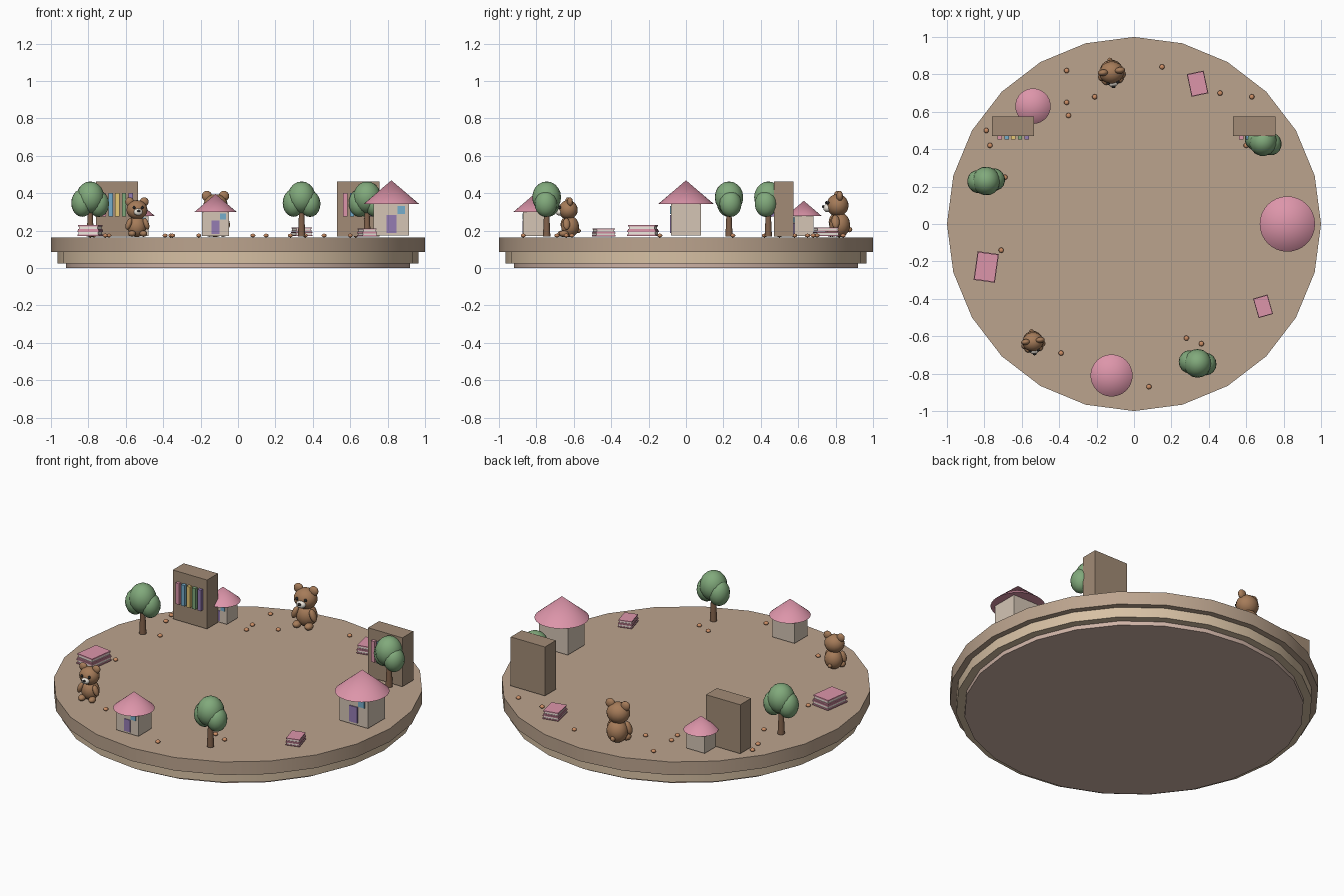
import bpy
from math import pi, radians
from mathutils import Matrix, Vector

if "Cube" in bpy.data.objects:
    bpy.data.objects.remove(bpy.data.objects["Cube"])

G = 0.165  # ground height on top of the platter


def mat(name, r, g, b):
    m = bpy.data.materials.new(name)
    m.diffuse_color = (r, g, b, 1)
    m.use_nodes = True
    m.node_tree.nodes["Principled BSDF"].inputs["Base Color"].default_value = m.diffuse_color
    return m


TAN = mat("tan", .50, .37, .27)
CREAM = mat("cream", .68, .53, .37)
BLUSH = mat("blush", .62, .45, .38)
WALL = mat("wall", .66, .56, .46)
PINK = mat("pink", .72, .30, .40)
PURPLE = mat("purple", .30, .20, .45)
BLUE = mat("blue", .18, .42, .60)
YELLOW = mat("yellow", .80, .58, .18)
GREEN = mat("green", .22, .40, .20)
WOOD = mat("wood", .36, .26, .18)
BARK = mat("bark", .22, .12, .07)
FUR = mat("fur", .38, .20, .10)
WHITE = mat("white", .85, .80, .72)
BLACK = mat("black", .02, .02, .02)
CLAY = mat("clay", .60, .27, .13)


def finish(name, m, base, loc, size=(1, 1, 1), smooth=True, tilt=0):
    """Name and colour the new primitive, then place it in the frame 'base'."""
    o = bpy.context.object
    o.name = name
    o.data.materials.append(m)
    o.matrix_world = (base @ Matrix.Translation(Vector(loc))
                      @ Matrix.Rotation(tilt, 4, 'Y') @ Matrix.Diagonal((*size, 1)))
    if smooth:
        bpy.ops.object.shade_smooth_by_angle(angle=radians(50))
    return o


def box(name, m, base, loc, size):
    bpy.ops.mesh.primitive_cube_add(size=1)
    return finish(name, m, base, loc, size, False)


def ball(name, m, base, loc, size, seg=16, rings=10, tilt=0):
    size = (size,) * 3 if isinstance(size, float) else size
    bpy.ops.mesh.primitive_uv_sphere_add(segments=seg, ring_count=rings, radius=1)
    return finish(name, m, base, loc, size, True, tilt)


def cone(name, m, base, z0, z1, r0, r1, sides):
    bpy.ops.mesh.primitive_cone_add(vertices=sides, radius1=r0, radius2=r1, depth=z1 - z0)
    return finish(name, m, base, (0, 0, (z0 + z1) / 2))


def frame(x, y, s=1.0, deg=0):
    return (Matrix.Translation((x, y, G)) @ Matrix.Rotation(radians(deg), 4, 'Z')
            @ Matrix.Scale(s, 4))


# Stepped 24-sided platter
I = Matrix.Rotation(0, 4, 'Z')
for name, m, z0, z1, r in [("platter_foot", BLUSH, 0, .03, .92),
                           ("platter_middle", CREAM, .025, .09, .965),
                           ("platter_top", TAN, .085, .163, 1.0)]:
    o = cone(name, m, I, z0, z1, r, r, 24)
    o.data.transform(Matrix.Rotation(0, 4, 'Z'))
    bpy.ops.object.shade_smooth()


def house(x, y, s):
    f = frame(x, y, s)
    box("house_wall", WALL, f, (0, 0, .094), (.19, .16, .172))
    cone("house_roof", PINK, f, .178, .304, .148, 0, 32)
    box("house_door", PURPLE, f, (0, -.08, .07), (.054, .012, .095))
    box("house_window", BLUE, f, (.053, -.08, .145), (.042, .012, .042))


def tree(x, y, deg):
    f = frame(x, y, 1, deg)
    cone("tree_trunk", BARK, f, .003, .15, .020, .013, 12)
    ball("tree_crown", GREEN, f, (0, 0, .213), (.075, .077, .085))
    ball("tree_crown_left", GREEN, f, (-.043, .008, .183), (.058, .062, .074))
    ball("tree_crown_right", GREEN, f, (.045, -.004, .178), (.056, .060, .070))


def bear(x, y, s):
    f = frame(x, y, s, 8)
    ball("bear_body", FUR, f, (0, .012, .066), (.060, .056, .066))
    ball("bear_head", FUR, f, (0, 0, .170), (.066, .060, .060))
    ball("bear_muzzle", WHITE, f, (0, -.055, .156), (.028, .022, .022))
    ball("bear_nose", BLACK, f, (0, -.077, .163), (.011, .008, .008), 10, 6)
    ball("bear_tail", FUR, f, (0, .066, .04), .014, 10, 6)
    for side in (-1, 1):
        ball("bear_ear", FUR, f, (side * .046, .005, .220), (.028, .018, .028), 12, 8)
        ball("bear_eye", BLACK, f, (side * .026, -.055, .184), .009, 10, 6)
        ball("bear_arm", FUR, f, (side * .054, -.018, .083), (.018, .022, .038), 12, 8,
             tilt=-side * .35)
        ball("bear_foot", FUR, f, (side * .036, -.032, .022), (.024, .030, .020), 12, 8)


def bookshelf(x, y):
    f = frame(x, y)
    box("shelf_case", WOOD, f, (0, 0, .151), (.226, .103, .292))
    for i, m in enumerate((PINK, BLUE, YELLOW, GREEN, PURPLE)):
        box("shelf_book", m, f, (-.07 + i * .036, -.056, .173), (.023, .030, .125))


def book_stack(x, y, s, deg):
    f = frame(x, y, s, deg)
    for z, k in ((.006, 1), (.036, .95)):
        box("book_cover_low", PINK, f, (0, 0, z + .005), (.115 * k, .155 * k, .008))
        box("book_pages", WHITE, f, (0, 0, z + .016), (.105 * k, .145 * k, .016))
        box("book_cover_high", PINK, f, (0, 0, z + .026), (.115 * k, .155 * k, .008))


# Things arranged around the rim
for a in [(.82, 0, 1), (-.12, -.81, .76), (-.54, .63, .64)]:
    house(*a)
for a in [(-.79, .23, 15), (.34, -.745, 0), (.69, .44, -12)]:
    tree(*a)
for a in [(-.12, .81, 1), (-.54, -.63, .86)]:
    bear(*a)
for a in [(-.647, .522), (.643, .522)]:
    bookshelf(*a)
for a in [(-.79, -.23, 1, -8), (.34, .75, .8, 12), (.69, -.44, .7, 16)]:
    book_stack(*a)

# Scattered pebbles
for x, y in [(-.36, .82), (.15, .84), (.46, .70), (.63, .68), (-.21, .68), (-.36, .65),
             (-.35, .58), (-.79, .50), (-.77, .42), (-.69, .25), (-.71, -.14), (-.39, -.69),
             (.28, -.61), (.36, -.64), (.08, -.87), (.60, .42)]:
    ball("pebble", CLAY, frame(x, y), (0, 0, .009), (.014, .014, .010), 10, 6)
